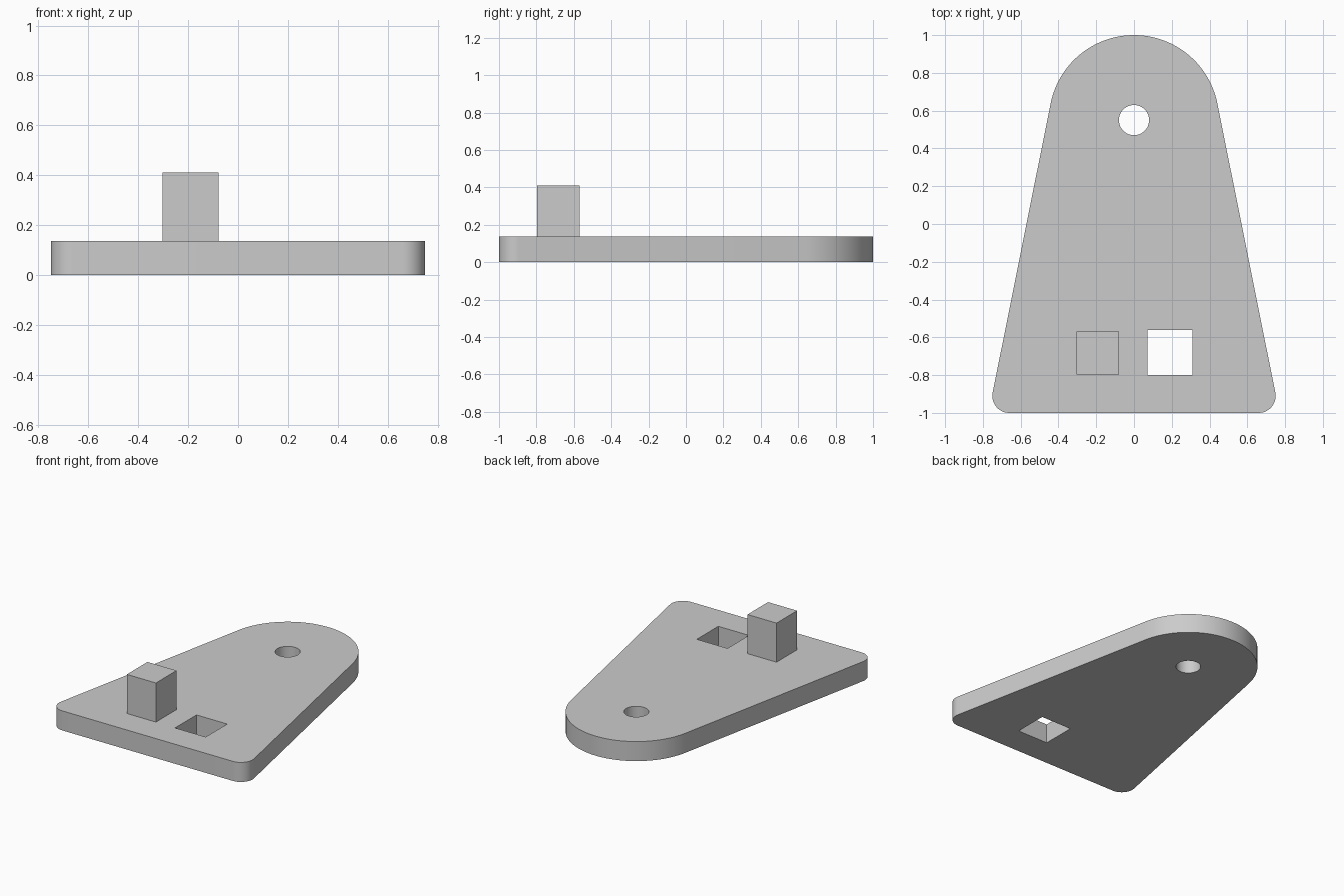
import bpy, bmesh
from math import sin, cos, acos, atan2, hypot, pi
from mathutils import Vector, Matrix

cube = bpy.data.objects.get("Cube")
if cube:
    bpy.data.objects.remove(cube, do_unlink=True)

THICK = 0.137                               # plate thickness
HEAD_Y, HEAD_R = 0.55, 0.45                 # large rounded end
FOOT_X, FOOT_Y, FOOT_R = 0.66, -0.91, 0.09  # small rounded corners

grey = bpy.data.materials.new("plain grey")
grey.use_nodes = True
colour = (0.6, 0.6, 0.6, 1)
grey.diffuse_color = colour
grey.node_tree.nodes["Principled BSDF"].inputs["Base Color"].default_value = colour


def arc(cx, cy, r, start, end, steps):
    angles = [start + (end - start) * i / steps for i in range(steps + 1)]
    return [(cx + r * cos(a), cy + r * sin(a)) for a in angles]


def rectangle(cx, cy, size):
    h = size / 2
    return [(cx + h * sx, cy + h * sy) for sx, sy in ((-1, -1), (1, -1), (1, 1), (-1, 1))]


def finish(name, bm):
    bmesh.ops.recalc_face_normals(bm, faces=bm.faces)
    mesh = bpy.data.meshes.new(name)
    bm.to_mesh(mesh)
    bm.free()
    mesh.materials.append(grey)
    obj = bpy.data.objects.new(name, mesh)
    bpy.context.collection.objects.link(obj)
    return obj


# Tapered plate: the sides are common tangents of the head and corner arcs
drop = HEAD_Y - FOOT_Y
tilt = acos((HEAD_R - FOOT_R) / hypot(FOOT_X, drop)) - atan2(drop, FOOT_X)
outline = arc(0, HEAD_Y, HEAD_R, tilt, pi - tilt, 64)
outline += arc(-FOOT_X, FOOT_Y, FOOT_R, pi - tilt, 1.5 * pi, 20)
outline += arc(FOOT_X, FOOT_Y, FOOT_R, -pi / 2, tilt, 20)
round_hole = arc(0, HEAD_Y, 0.08, 0, 2 * pi, 48)[:-1]
square_hole = rectangle(0.19, -0.68, 0.238)

bm = bmesh.new()
for loop in (outline, round_hole, square_hole):
    verts = [bm.verts.new((x, y, 0)) for x, y in loop]
    for i, v in enumerate(verts):
        bm.edges.new((verts[i - 1], v))
bmesh.ops.triangle_fill(bm, edges=bm.edges[:], use_beauty=True, normal=Vector((0, 0, 1)))
result = bmesh.ops.extrude_face_region(bm, geom=bm.faces[:], use_keep_orig=True)
top = [g for g in result["geom"] if isinstance(g, bmesh.types.BMVert)]
bmesh.ops.translate(bm, verts=top, vec=(0, 0, THICK))
plate = finish("plate", bm)

bpy.ops.object.select_all(action="DESELECT")
plate.select_set(True)
bpy.context.view_layer.objects.active = plate
bpy.ops.object.shade_smooth_by_angle(angle=pi / 6)

# Square peg standing on the plate beside the square hole
PEG_TOP = 0.411
bm = bmesh.new()
bmesh.ops.create_cube(bm, size=1, matrix=Matrix.Translation((-0.191, -0.683, (THICK + PEG_TOP) / 2))
                      @ Matrix.Diagonal((0.225, 0.228, PEG_TOP - THICK, 1)))
finish("square_peg", bm)
